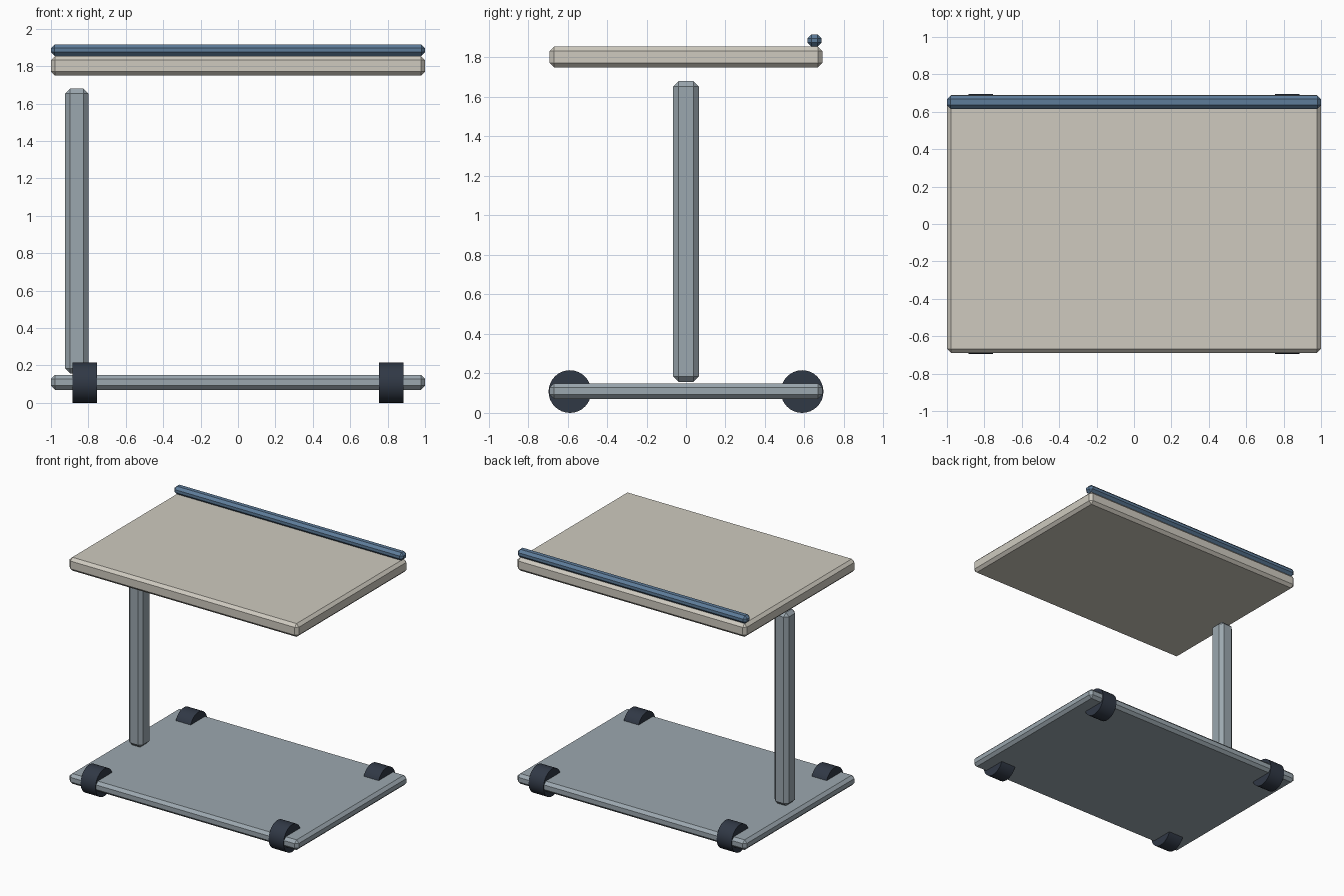
import bpy, math

if "Cube" in bpy.data.objects:
    bpy.data.objects.remove(bpy.data.objects["Cube"])


def material(name, rgb):
    m = bpy.data.materials.new(name)
    m.diffuse_color = (*rgb, 1)
    m.use_nodes = True
    m.node_tree.nodes["Principled BSDF"].inputs["Base Color"].default_value = m.diffuse_color
    return m


STEEL = material("steel", (0.33, 0.39, 0.43))
CREAM = material("cream", (0.62, 0.59, 0.52))
BLUE = material("blue", (0.11, 0.2, 0.32))
RUBBER = material("rubber", (0.03, 0.04, 0.06))


def box(name, x, y, z, chamfer, mat):
    """Chamfered box given by its (min, max) extents."""
    bpy.ops.mesh.primitive_cube_add(
        size=1, location=[(a + b) / 2 for a, b in (x, y, z)])
    ob = bpy.context.object
    ob.name = name
    ob.scale = [b - a for a, b in (x, y, z)]
    bpy.ops.object.transform_apply(location=False, rotation=False, scale=True)
    bev = ob.modifiers.new("chamfer", 'BEVEL')
    bev.width = chamfer
    bev.segments = 1
    ob.data.materials.append(mat)
    return ob


def disc(name, x, y, z, radius, width, mat):
    """Cylinder with its axle along x."""
    bpy.ops.mesh.primitive_cylinder_add(
        vertices=32, radius=radius, depth=width,
        location=(x, y, z), rotation=(0, math.pi / 2, 0))
    ob = bpy.context.object
    ob.name = name
    ob.data.materials.append(mat)
    bpy.ops.object.shade_smooth_by_angle(angle=math.radians(30))
    return ob


# Base plate, offset post, tabletop and rear rail
box("base_plate", (-1, 1), (-0.69, 0.69), (0.07, 0.15), 0.022, STEEL)
box("post", (-0.925, -0.80), (-0.065, 0.065), (0.157, 1.68), 0.027, STEEL)
box("tabletop", (-1, 1), (-0.69, 0.69), (1.75, 1.855), 0.022, CREAM)
box("back_rail", (-1, 1), (0.615, 0.687), (1.855, 1.917), 0.02, BLUE)

# Four wheels sunk through the base plate corners
R = 0.108
for sx, side in ((-1, "left"), (1, "right")):
    for sy, end in ((-1, "front"), (1, "back")):
        disc(f"wheel_{end}_{side}", sx * 0.82, sy * 0.588, R, R, 0.13, RUBBER)
